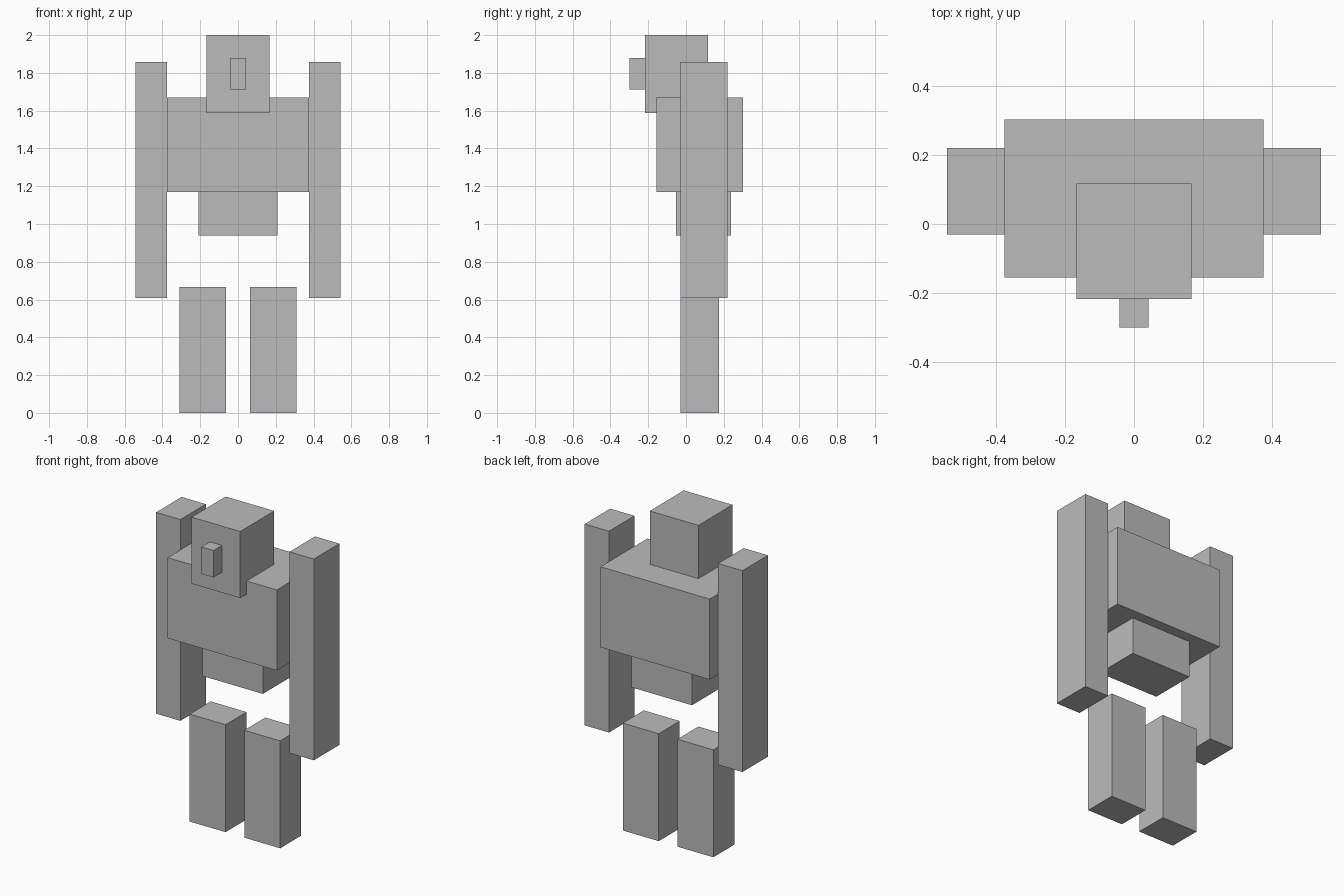
import bpy

cube = bpy.data.objects.get("Cube")
if cube:
    bpy.data.objects.remove(cube, do_unlink=True)

# Single plain grey material
GREY = (0.5, 0.5, 0.5, 1.0)
grey = bpy.data.materials.new("plain_grey")
grey.use_nodes = True
grey.diffuse_color = GREY
grey.node_tree.nodes["Principled BSDF"].inputs["Base Color"].default_value = GREY


def box(name, x, y, z):
    """Flat-shaded block spanning the (min, max) ranges x, y and z."""
    spans = (x, y, z)
    bpy.ops.mesh.primitive_cube_add(size=1, location=[(a + b) / 2 for a, b in spans])
    obj = bpy.context.object
    obj.name = obj.data.name = name
    obj.scale = [b - a for a, b in spans]
    bpy.ops.object.transform_apply(location=False, rotation=False, scale=True)
    obj.data.materials.append(grey)
    return obj


def box_pair(name, x, y, z):
    """Block on the left (+x) and its mirror on the right."""
    box("left_" + name, x, y, z)
    box("right_" + name, (-x[1], -x[0]), y, z)


# Head and nose
box("head", (-0.167, 0.167), (-0.217, 0.117), (1.587, 2.0))
box("nose", (-0.042, 0.042), (-0.30, -0.217), (1.713, 1.88))

# Torso and waist
box("torso", (-0.375, 0.375), (-0.155, 0.303), (1.169, 1.669))
box("waist", (-0.208, 0.208), (-0.053, 0.238), (0.94, 1.19))

# Limbs
box_pair("arm", (0.375, 0.542), (-0.03, 0.22), (0.608, 1.858))
box_pair("leg", (0.064, 0.311), (-0.03, 0.176), (0.0, 0.667))
